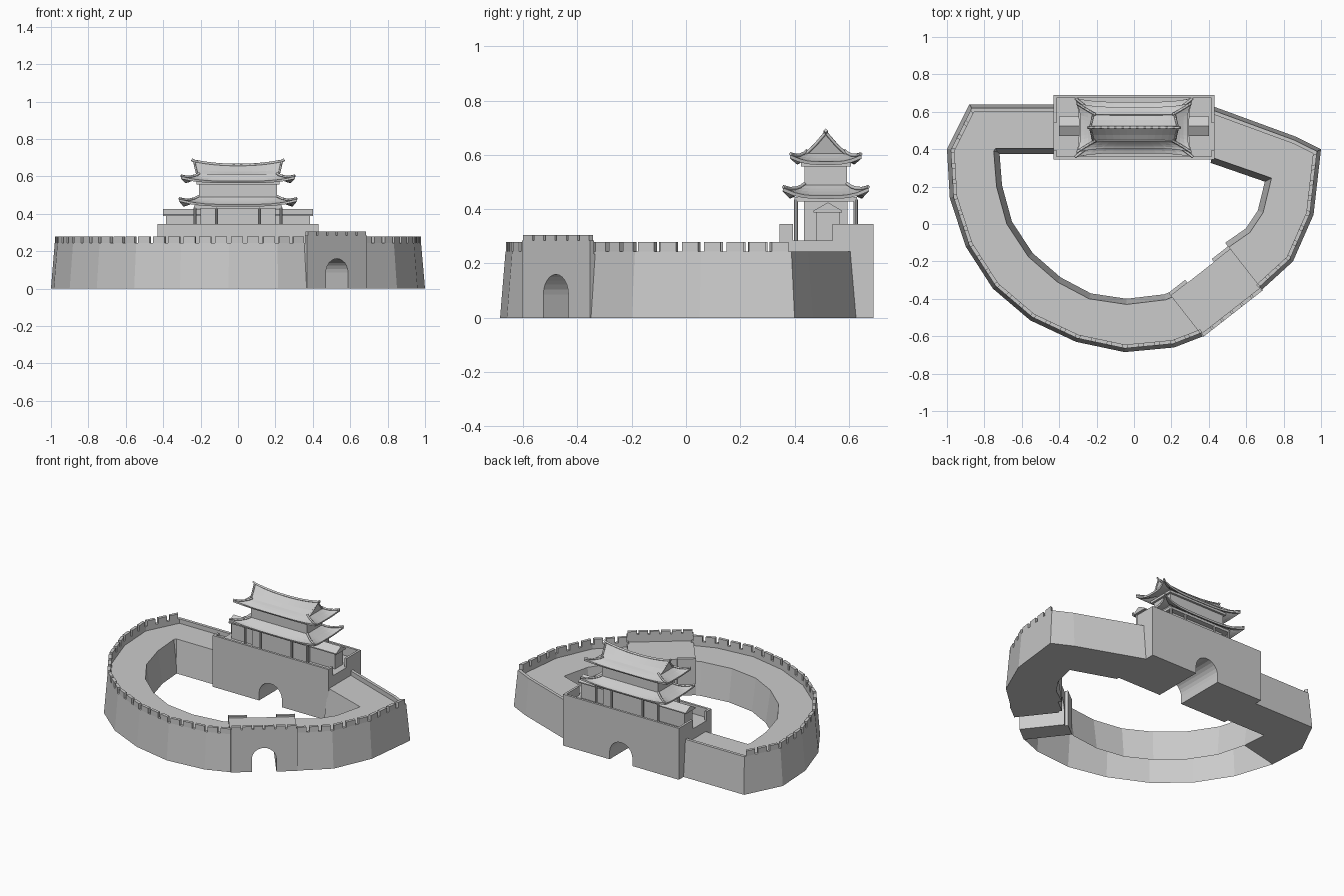
import bpy, math
from mathutils import Vector, Matrix

if "Cube" in bpy.data.objects:
    bpy.data.objects.remove(bpy.data.objects["Cube"])


def mesh(name, verts, faces, mat=None):
    me = bpy.data.meshes.new(name)
    me.from_pydata([tuple(v) for v in verts], [], faces)
    if mat:
        me.transform(mat)
    me.update()
    ob = bpy.data.objects.new(name, me)
    bpy.context.collection.objects.link(ob)
    return ob


BOX = [(0, 3, 2, 1), (4, 5, 6, 7), (0, 1, 5, 4), (1, 2, 6, 5), (2, 3, 7, 6), (3, 0, 4, 7)]


def box(name, x0, x1, y0, y1, z0, z1, mat=None):
    v = [(x, y, z) for z in (z0, z1) for x, y in ((x0, y0), (x1, y0), (x1, y1), (x0, y1))]
    return mesh(name, v, BOX, mat)


def prism(name, prof, y0, y1, mat=None):
    """Extrude an x-z profile along y."""
    n = len(prof)
    v = [(x, y, z) for y in (y0, y1) for x, z in prof]
    f = [tuple(range(n)), tuple(range(2 * n - 1, n - 1, -1))]
    f += [(i, i + n, (i + 1) % n + n, (i + 1) % n) for i in range(n)]
    return mesh(name, v, f, mat)


def arch_profile(w, h, r, spring):
    arc = [(r * math.cos(math.pi * k / 12), spring + r * math.sin(math.pi * k / 12)) for k in range(13)]
    return [(w, 0), (w, h), (-w, h), (-w, 0), (-r, 0)] + arc[::-1] + [(r, 0)]


def offset(path, d):
    """Shift an open polyline to its left with mitred corners."""
    p = [Vector(q) for q in path]
    nrm = []
    for a, b in zip(p, p[1:]):
        t = (b - a).normalized()
        nrm.append(Vector((-t.y, t.x)))
    out = []
    for i, q in enumerate(p):
        a, b = nrm[max(i - 1, 0)], nrm[min(i, len(nrm) - 1)]
        out.append(q + (a + b) * d / (1 + a.dot(b)))
    return out


def wall(name, outer, inner, crenels, floors):
    # wall section: battered face, parapet, walkway, inner face
    rows = [(outer, 0), (offset(outer, .02), .245), (offset(outer, .04), .245),
            (offset(outer, .04), .215), (inner, .215), (offset(inner, .03), 0)]
    n = len(outer)
    v = [(q[0], q[1], z) for row, z in rows for q in row]
    f = [(r * n + i, r * n + i + 1, (r + 1) * n + i + 1, (r + 1) * n + i)
         for r in range(5) for i in range(n - 1)]
    f += [(5 * n + i, 5 * n + i + 1, i + 1, i) for i in floors]
    mesh(name, v, f)
    # merlons
    lo, hi = offset(outer, .02), offset(outer, .04)
    vs, fs = [], []
    for i in crenels:
        k = max(1, round((lo[i + 1] - lo[i]).length / .08))
        for j in range(k):
            s, e = (j + .13) / k, (j + .87) / k
            c = [lo[i].lerp(lo[i + 1], s), lo[i].lerp(lo[i + 1], e),
                 hi[i].lerp(hi[i + 1], e), hi[i].lerp(hi[i + 1], s)]
            b = len(vs)
            vs += [(q.x, q.y, z) for z in (.245, .28) for q in c]
            fs += [tuple(b + q for q in face) for face in BOX]
    mesh(name + "_merlons", vs, fs)


wall("left_wall",
     [(-.42, .64), (-.88, .64), (-1, .40), (-.985, .14), (-.90, -.12), (-.755, -.345), (-.555, -.515),
      (-.31, -.63), (-.05, -.685), (.215, -.66), (.37, -.60)],
     [(-.42, .405), (-.74, .405), (-.75, .39), (-.735, .2), (-.68, 0), (-.565, -.175), (-.41, -.31),
      (-.24, -.40), (-.04, -.43), (.17, -.405), (.23, -.38)], range(1, 10), range(3))
wall("right_wall",
     [(.68, -.355), (.85, -.2), (.96, .05), (1, .40), (.865, .467), (.42, .63)],
     [(.505, -.125), (.62, -.045), (.69, .06), (.735, .245), (.70, .258), (.42, .355)],
     range(3), range(5))

# outer gate, turned to face the front right
G = Matrix.Translation((.44, -.365, 0)) @ Matrix.Rotation(math.radians(38), 4, 'Z')
prism("outer_gate", arch_profile(.203, .235, .075, .085), -.145, .135, G)
box("outer_gate_parapet", -.203, .203, -.145, -.125, .235, .285, G)
for i in range(6):
    x = -.203 + i * .406 / 6
    box("outer_gate_merlon", x + .005, x + .0625, -.145, -.125, .285, .305, G)
for s in (-1, 1):
    box("inner_gate_parapet", min(s * .09, s * .203), max(s * .09, s * .203), .135, .155, .0, .245, G)

# main gate base with parapet
CY = .515
M = Matrix.Translation((0, CY, 0))
prism("main_gate_base", arch_profile(.43, .285, .085, .05), -.17, .175, M)
box("base_parapet_front", -.43, .43, -.17, -.155, .285, .345, M)
box("base_parapet_back", -.43, .43, .16, .175, .285, .345, M)
for s in (-1, 1):
    a, b = sorted((s * .43, s * .415))
    box("base_parapet_side", a, b, -.155, -.12, .285, .345, M)
    box("base_parapet_side", a, b, .025, .16, .285, .345, M)
    # side annexes with gable roofs
    a, b = sorted((s * .19, s * .385))
    box("annex", a, b, -.035, .05, .285, .4, M)
    R = M @ Matrix.Rotation(math.pi / 2, 4, 'Z')
    a, b = sorted((-s * .19, -s * .40))
    prism("annex_roof", [(-.045, .388), (.06, .388), (.06, .395), (.008, .425), (-.045, .395)], a, b, R)

# hall storeys
box("lower_hall", -.2, .2, -.08, .08, .285, .44, M)
box("lower_beam", -.235, .235, -.115, .115, .428, .445, M)
box("upper_hall", -.208, .208, -.078, .078, .44, .575, M)
box("upper_beam", -.222, .222, -.092, .092, .558, .574, M)
for y in (-.11, .11):
    for x in (-.23, -.115, .115, .23):
        bpy.ops.mesh.primitive_cylinder_add(vertices=8, radius=.008, depth=.15, location=(x, CY + y, .36))
        bpy.context.object.name = "column"


def bar(name, pts, r):
    cu = bpy.data.curves.new(name, 'CURVE')
    cu.dimensions = '3D'
    cu.bevel_depth, cu.bevel_resolution = r, 0
    cu.use_fill_caps = True
    sp = cu.splines.new('POLY')
    sp.points.add(len(pts) - 1)
    for p, q in zip(sp.points, pts):
        p.co = (*q, 1)
    ob = bpy.data.objects.new(name, cu)
    ob.location.y = CY
    bpy.context.collection.objects.link(ob)


def skirt(name, ox, oy, ze, ix, iy, zt, lift):
    """Four-sided curved eave with raised, pointed corners."""
    S, T = 10, 4
    corners = [(-1, -1), (1, -1), (1, 1), (-1, 1)]
    n = 4 * S
    v = []
    for t in range(T + 1):
        u = t / T
        for c in range(4):
            a, b = corners[c], corners[(c + 1) % 4]
            for k in range(S):
                w = k / S
                e = abs(2 * w - 1) ** 4 * (1 - u) ** 2
                px, py = a[0] + (b[0] - a[0]) * w, a[1] + (b[1] - a[1]) * w
                v.append((px * (ox + (ix - ox) * u + .02 * e), py * (oy + (iy - oy) * u + .02 * e),
                          ze + (zt - ze) * u ** 1.4 + lift * e))
    f = [(t * n + i, t * n + (i + 1) % n, (t + 1) * n + (i + 1) % n, (t + 1) * n + i)
         for t in range(T) for i in range(n)]
    ob = mesh(name, v, f, M)
    m = ob.modifiers.new("thickness", 'SOLIDIFY')
    m.thickness, m.offset = .012, -1
    for c in range(4):
        bar(name + "_hip_ridge", [Vector(v[t * n + c * S]) + Vector((0, 0, .004)) for t in range(T + 1)], .007)


skirt("lower_roof", .295, .137, .45, .208, .078, .49, .028)
skirt("upper_roof", .285, .11, .575, .205, .07, .612, .024)

# saddle roof on top, swept up at its ends
prof = [(-.078, .6), (-.04, .625), (0, .66), (.04, .625), (.078, .6)]
N = 12
v = []
for i in range(N + 1):
    q = 2 * i / N - 1
    for y, z in prof:
        up = abs(q) ** 2.2 * .022 * (1 - abs(y) / .078)
        v.append((q * (.215 + .02 * (1 - abs(y) / .078)), y, z + up))
f = [(i * 5 + j, (i + 1) * 5 + j, (i + 1) * 5 + (j + 1) % 5, i * 5 + (j + 1) % 5)
     for i in range(N) for j in range(5)]
f += [tuple(range(5)), tuple(range(N * 5 + 4, N * 5 - 1, -1))]
mesh("saddle_roof", v, f, M)
ridge = [v[i * 5 + 2] for i in range(N + 1)]
bar("main_ridge", [(-.248, 0, .69)] + ridge + [(.248, 0, .69)], .008)
for i in (0, N):
    for s in (0, 1):
        js = (2, 1, 0) if s == 0 else (2, 3, 4)
        bar("gable_ridge", [v[i * 5 + j] for j in js], .006)
